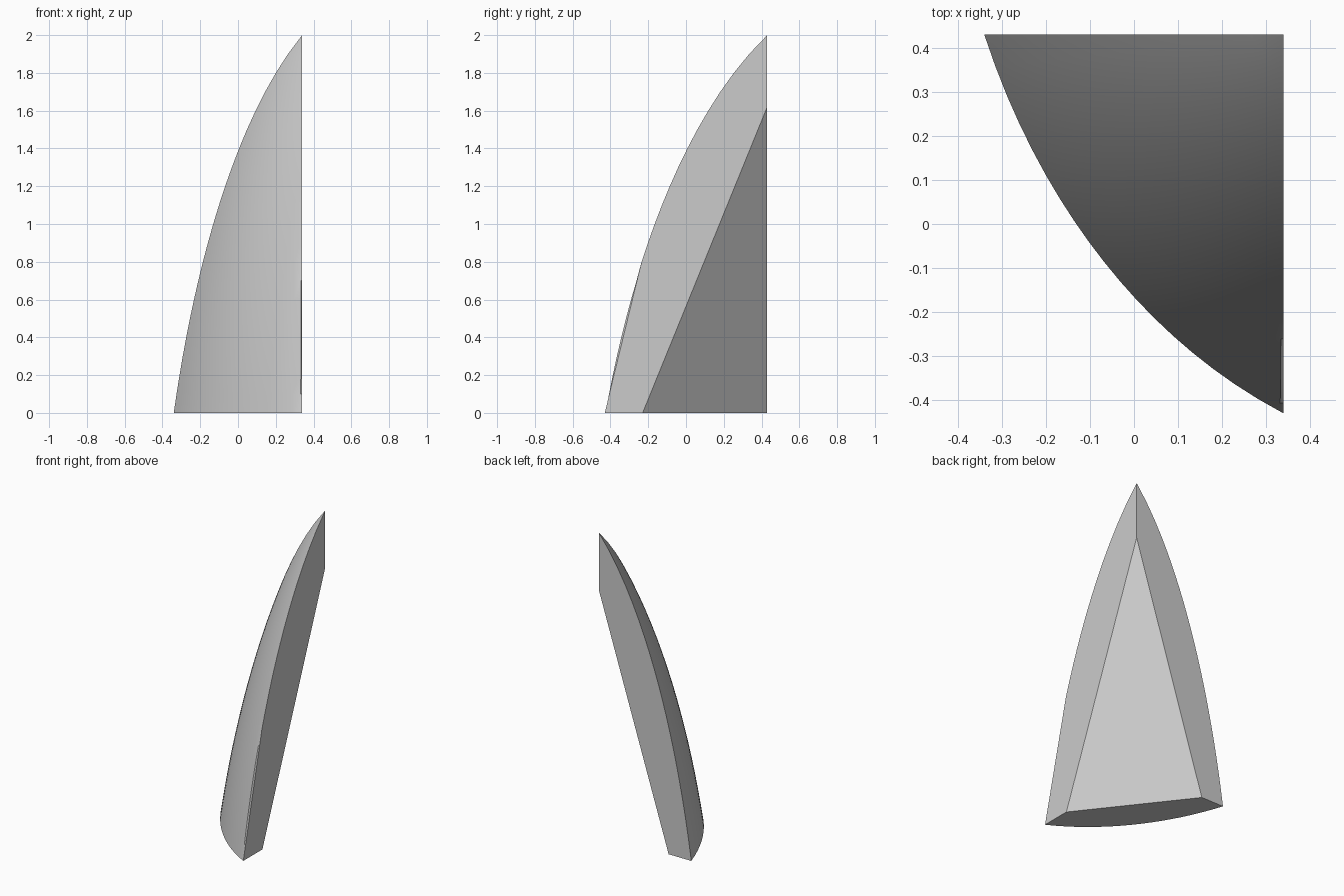
import bpy, bmesh, math

cube = bpy.data.objects.get("Cube")
if cube:
    bpy.data.objects.remove(cube, do_unlink=True)

# Shard frame: corner axis position and the reach along -x, -y and +z
CORNER_X, CORNER_Y = 0.34, 0.43
REACH = (0.68, 0.86, 2.0)
OFFSET = 0.7          # how far the bulge centre sits behind the corner
ROWS, COLS = 20, 18
CHORD_TOP = 8         # rows over which the right rim is a straight cut


def place(u, v, w):
    """Unit corner coordinates to model space."""
    return (CORNER_X - u * REACH[0], CORNER_Y - v * REACH[1], w * REACH[2])


def bulge(angle, w):
    """Point on the curved outer skin at an angle round the corner."""
    ca, sa = math.cos(angle), math.sin(angle)
    left = (1 + OFFSET) ** 2 - (w + OFFSET) ** 2
    b = OFFSET * (ca + sa)
    r = -b + math.sqrt(b * b + max(left, 0))
    return r * ca, r * sa, w


grey = bpy.data.materials.new("stone_grey")
grey.use_nodes = True
colour = (0.6, 0.6, 0.6, 1)
grey.diffuse_color = colour
grey.node_tree.nodes["Principled BSDF"].inputs["Base Color"].default_value = colour

bm = bmesh.new()

# Curved outer skin, narrowing to one tip; a tight last column meets the rim
angles = [math.pi / 2 * j / COLS for j in range(COLS)]
angles += [math.pi / 2 - 0.012, math.pi / 2]
grid = []
for i in range(ROWS):
    row = [bulge(a, i / ROWS) for a in angles]
    if i < CHORD_TOP:
        t = i / CHORD_TOP
        top_v = bulge(math.pi / 2, CHORD_TOP / ROWS)[1]
        row[-1] = (0, 1 + (top_v - 1) * t, i / ROWS)
    grid.append([bm.verts.new(place(*p)) for p in row])
tip = bm.verts.new(place(0, 0, 1))

for low, high in zip(grid, grid[1:]):
    for j in range(len(angles) - 1):
        bm.faces.new((low[j], low[j + 1], high[j + 1], high[j]))
for a, b in zip(grid[-1], grid[-1][1:]):
    bm.faces.new((a, b, tip))

# Flat inner face
inner_back = bm.verts.new(place(0.755, 0, 0))
inner_side = bm.verts.new(place(0, 0.767, 0))
inner_top = bm.verts.new(place(0, 0, 0.81))
bm.faces.new((inner_back, inner_side, inner_top))

# Flat back rim, side rim and base
bm.faces.new([row[0] for row in grid] + [tip, inner_top, inner_back])
bm.faces.new([row[-1] for row in grid] + [tip, inner_top, inner_side])
bm.faces.new(grid[0] + [inner_side, inner_back])

bmesh.ops.recalc_face_normals(bm, faces=bm.faces)
mesh = bpy.data.meshes.new("curved_shard")
bm.to_mesh(mesh)
bm.free()
mesh.materials.append(grey)

shard = bpy.data.objects.new("curved_shard", mesh)
bpy.context.collection.objects.link(shard)
bpy.ops.object.select_all(action='DESELECT')
shard.select_set(True)
bpy.context.view_layer.objects.active = shard
bpy.ops.object.shade_smooth_by_angle(angle=math.radians(30))
